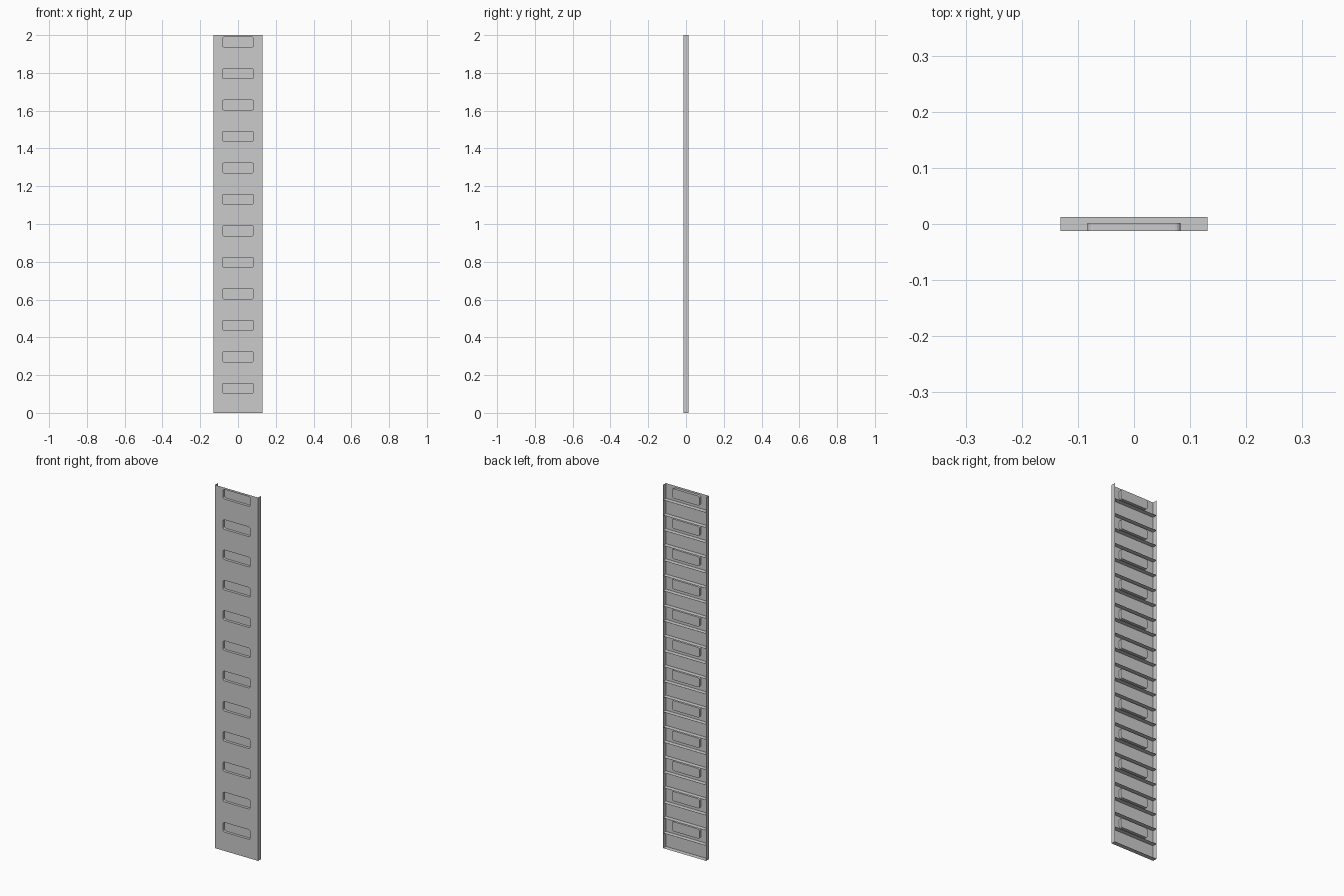
import bpy, bmesh, math

if "Cube" in bpy.data.objects:
    bpy.data.objects.remove(bpy.data.objects["Cube"])

W, D, H = 0.131, 0.0125, 2.0       # half width, half depth, height
N = 12                             # number of pockets
PITCH = H / N
PW, PH, R = 0.083, 0.0265, 0.010   # pocket half width, half height, corner radius
POCKET_Y = 0.002                   # back of each pocket
SEG = 4


def finish(bm, name):
    bmesh.ops.remove_doubles(bm, verts=bm.verts, dist=1e-5)
    me = bpy.data.meshes.new(name)
    bm.to_mesh(me)
    bm.free()
    ob = bpy.data.objects.new(name, me)
    bpy.context.collection.objects.link(ob)
    return ob


def quad(bm, pts):
    bm.faces.new([bm.verts.new(p) for p in pts])


# Front sheet with rounded pockets pressed into it
bm = bmesh.new()
for i in range(N):
    zc = 0.13 + i * PITCH
    z0 = 0 if i == 0 else zc - PITCH / 2
    z1 = H if i == N - 1 else zc + PITCH / 2
    corners, front, back = [], [], []
    for c, (sx, sz) in enumerate([(1, 1), (-1, 1), (-1, -1), (1, -1)]):
        corners.append(bm.verts.new((sx * W, -D, z1 if sz > 0 else z0)))
        for k in range(SEG + 1):
            a = math.pi / 2 * (c + k / SEG)
            x = sx * (PW - R) + R * math.cos(a)
            z = zc + sz * (PH - R) + R * math.sin(a)
            front.append(bm.verts.new((x, -D, z)))
            back.append(bm.verts.new((x, POCKET_Y, z)))
    n = len(front)
    for j in range(n):
        k = (j + 1) % n
        c = j // (SEG + 1)
        if j % (SEG + 1) < SEG:      # corner fan
            bm.faces.new((corners[c], front[k], front[j]))
        else:                        # straight side
            bm.faces.new((corners[c], corners[(c + 1) % 4], front[k], front[j]))
        bm.faces.new((front[j], front[k], back[k], back[j]))
    bm.faces.new(back)
bmesh.ops.recalc_face_normals(bm, faces=bm.faces)
sheet = finish(bm, "front_sheet")
if sheet.data.polygons[0].normal.y > 0:
    sheet.data.flip_normals()

# Side flanges folded backwards
for s, name in ((-1, "left_flange"), (1, "right_flange")):
    bm = bmesh.new()
    pts = [(s * W, -D, 0), (s * W, D, 0), (s * W, D, H), (s * W, -D, H)]
    quad(bm, pts if s > 0 else pts[::-1])
    finish(bm, name)

# Cross ribs on the back, two per pocket, the lowest closing the bottom end
bm = bmesh.new()
for k in range(2 * N):
    z = k * PITCH / 2
    quad(bm, [(-W, -D, z), (W, -D, z), (W, D, z), (-W, D, z)])
finish(bm, "cross_ribs")
